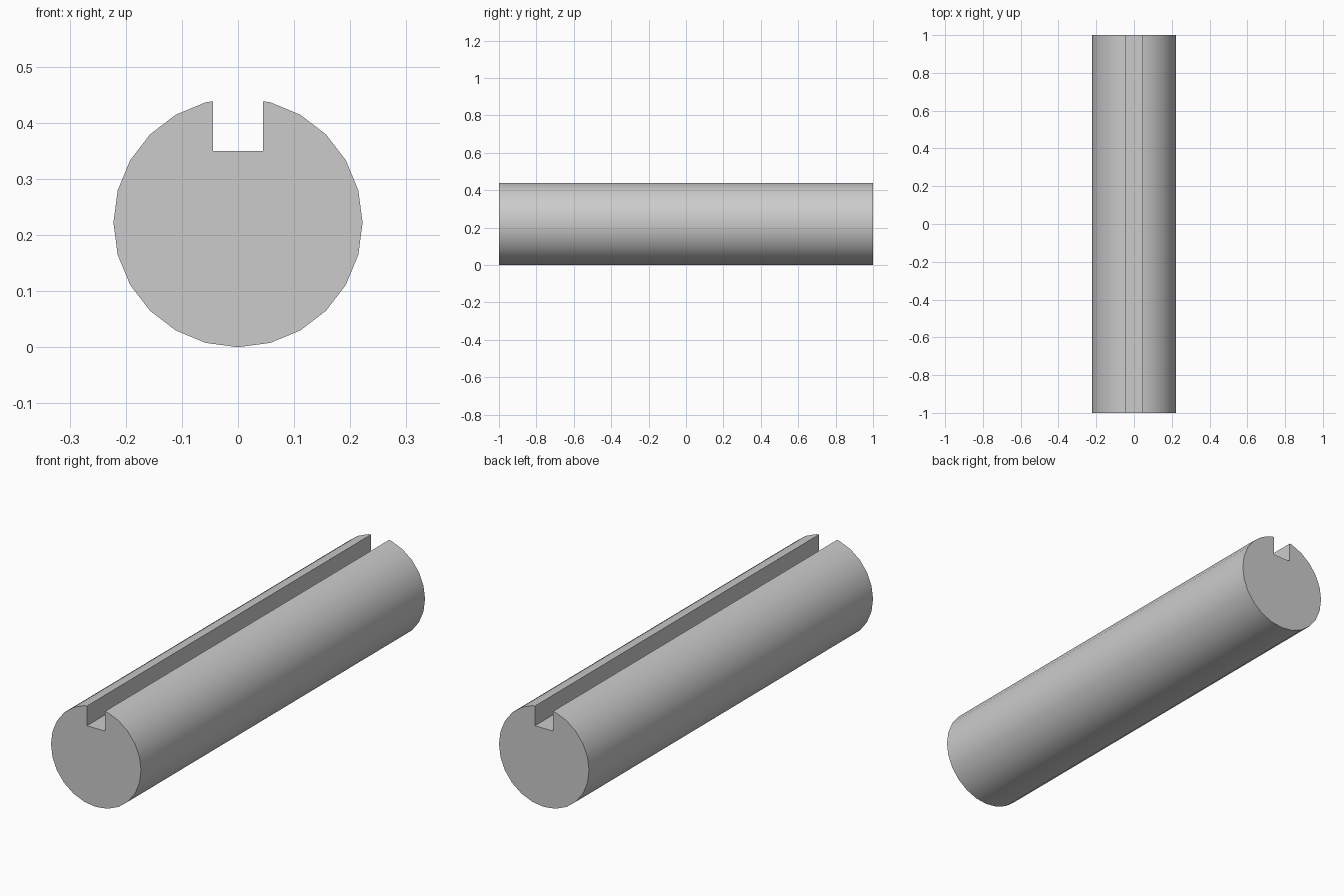
import bpy, bmesh
from math import sin, cos, tau

if "Cube" in bpy.data.objects:
    bpy.data.objects.remove(bpy.data.objects["Cube"])

R, SIDES, HALF_LEN = 0.222, 24, 1.0
SLOT_HALF, SLOT_FLOOR = 0.0445, 0.35

# Round cross-section, running from right of the slot around the bottom to its left
profile = [(R * sin(tau * i / SIDES), R + R * cos(tau * i / SIDES))
           for i in range(1, SIDES)]

# Keyway slot: lip height lies on the facets that meet at the top
x1, z1 = profile[0]
lip = 2 * R + (z1 - 2 * R) * SLOT_HALF / x1
profile += [(-SLOT_HALF, lip), (-SLOT_HALF, SLOT_FLOOR),
            (SLOT_HALF, SLOT_FLOOR), (SLOT_HALF, lip)]

# Extrude the section along y
bm = bmesh.new()
face = bm.faces.new([bm.verts.new((x, -HALF_LEN, z)) for x, z in profile])
ext = bmesh.ops.extrude_face_region(bm, geom=[face], use_keep_orig=True)
moved = [v for v in ext["geom"] if isinstance(v, bmesh.types.BMVert)]
bmesh.ops.translate(bm, verts=moved, vec=(0, 2 * HALF_LEN, 0))
bmesh.ops.recalc_face_normals(bm, faces=bm.faces)

mesh = bpy.data.meshes.new("slotted_shaft")
bm.to_mesh(mesh)
bm.free()
shaft = bpy.data.objects.new("slotted_shaft", mesh)
bpy.context.collection.objects.link(shaft)

# Smooth barrel, crisp slot and ends
bpy.context.view_layer.objects.active = shaft
shaft.select_set(True)
bpy.ops.object.shade_smooth_by_angle(angle=0.52)
